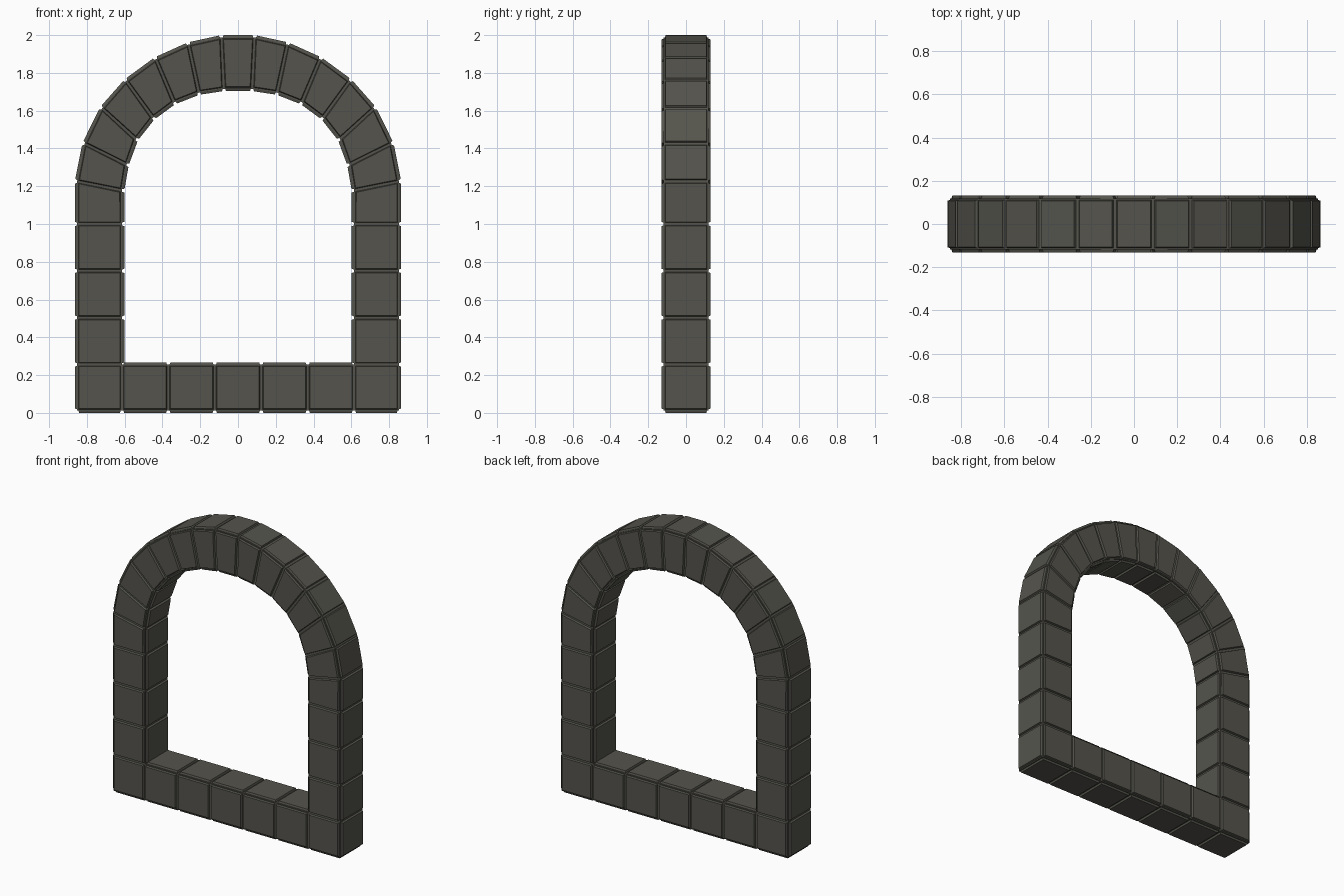
import bpy, bmesh

if "Cube" in bpy.data.objects:
    bpy.data.objects.remove(bpy.data.objects["Cube"])

D = 0.119  # half depth of the core frame

# right-hand joint lines of the frame as (outer, inner) points, climbing to the keystone
joints = [((0.852, z), (0.614, z)) for z in (0.256, 0.504, 0.752, 1.0)] + [
    ((0.852, 1.225), (0.614, 1.178)),
    ((0.812, 1.425), (0.590, 1.315)),
    ((0.720, 1.612), (0.540, 1.450)),
    ((0.592, 1.757), (0.450, 1.563)),
    ((0.435, 1.872), (0.338, 1.645)),
    ((0.262, 1.950), (0.207, 1.696)),
    ((0.088, 1.988), (0.075, 1.716)),
]


def mirror(p):
    return (-p[0], p[1])


# stones of the arch and columns, then the keystone
cells = []
for (o1, i1), (o2, i2) in zip(joints, joints[1:]):
    cell = [i1, o1, o2, i2]
    cells.append(cell)
    cells.append([mirror(p) for p in reversed(cell)])
o, i = joints[-1]
cells.append([mirror(i), i, o, mirror(o)])

# sill row, including both corner stones
xs = [-0.852, -0.614, -0.369, -0.123, 0.123, 0.369, 0.614, 0.852]
for a, b in zip(xs, xs[1:]):
    cells.append([(a, 0.012), (b, 0.012), (b, 0.256), (a, 0.256)])

# one continuous frame: front outline cells pushed back through the depth
bm = bmesh.new()
verts = {}
for cell in cells:
    ring = []
    for x, z in cell:
        key = (round(x, 4), round(z, 4))
        if key not in verts:
            verts[key] = bm.verts.new((x, -D, z))
        ring.append(verts[key])
    bm.faces.new(ring)
res = bmesh.ops.extrude_face_region(bm, geom=bm.faces[:], use_keep_orig=True)
back = [g for g in res["geom"] if isinstance(g, bmesh.types.BMVert)]
bmesh.ops.translate(bm, vec=(0, 2 * D, 0), verts=back)
bmesh.ops.recalc_face_normals(bm, faces=bm.faces[:])

# raised panel with a groove around it on every stone face
panels = bm.faces[:]
bmesh.ops.inset_individual(bm, faces=panels, thickness=0.010, depth=0.0)
bmesh.ops.inset_individual(bm, faces=panels, thickness=0.006, depth=0.012)

me = bpy.data.meshes.new("stone_arch_frame")
bm.to_mesh(me)
bm.free()
frame = bpy.data.objects.new("stone_arch_frame", me)
bpy.context.collection.objects.link(frame)

# dark stone
mat = bpy.data.materials.new("dark_stone")
mat.diffuse_color = (0.09, 0.088, 0.073, 1)
mat.use_nodes = True
mat.node_tree.nodes["Principled BSDF"].inputs["Base Color"].default_value = mat.diffuse_color
me.materials.append(mat)
